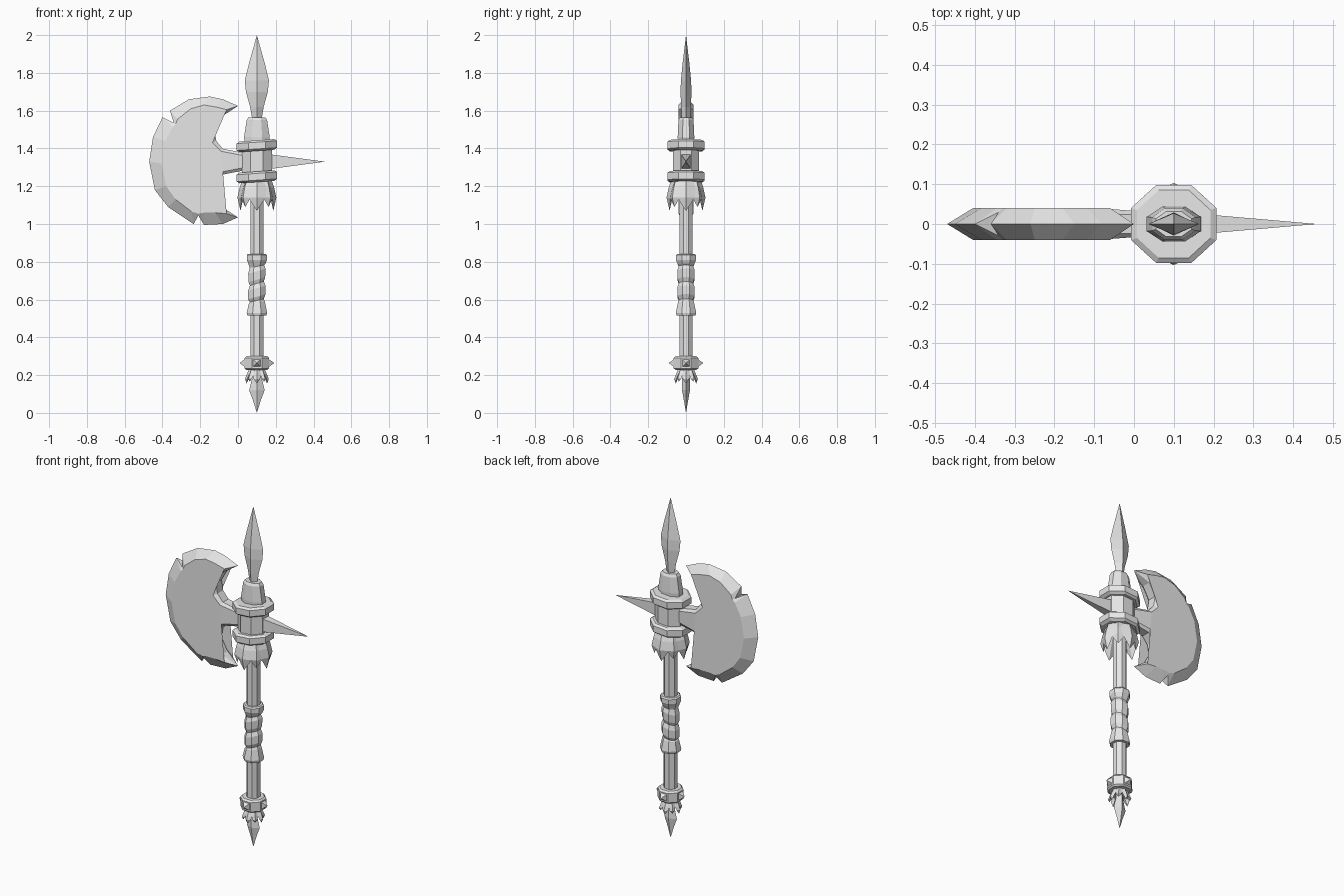
import bpy, bmesh, math
from mathutils import Matrix

if "Cube" in bpy.data.objects:
    bpy.data.objects.remove(bpy.data.objects["Cube"])

AX = 0.10  # x position of the shaft axis
grey = bpy.data.materials.new("plain grey")
grey.diffuse_color = (0.8, 0.8, 0.8, 1)
grey.use_nodes = True
grey.node_tree.nodes["Principled BSDF"].inputs["Base Color"].default_value = grey.diffuse_color


def finish(name, bm, matrix=None):
    bmesh.ops.remove_doubles(bm, verts=bm.verts, dist=1e-5)
    bmesh.ops.dissolve_degenerate(bm, edges=bm.edges, dist=1e-5)
    bmesh.ops.recalc_face_normals(bm, faces=bm.faces)
    if matrix:
        bm.transform(matrix)
    me = bpy.data.meshes.new(name)
    bm.to_mesh(me)
    bm.free()
    me.materials.append(grey)
    ob = bpy.data.objects.new(name, me)
    bpy.context.collection.objects.link(ob)
    return ob


def skin(bm, loops, caps=True):
    """Bridge rings of points, and close both ends."""
    rings = [[bm.verts.new(p) for p in loop] for loop in loops]
    n = len(rings[0])
    for a, b in zip(rings, rings[1:]):
        for i in range(n):
            j = (i + 1) % n
            bm.faces.new((a[i], a[j], b[j], b[i]))
    if caps:
        bm.faces.new(rings[0][::-1])
        bm.faces.new(rings[-1])


def stack(name, rings, n=8, flat=True, matrix=None):
    """Rings are (z, half width x, half width y, tilt); flat puts sides, not corners, on the axes."""
    ph = math.pi / n if flat else 0
    k = 1 / math.cos(ph)
    loops = []
    for z, rx, ry, tilt in rings:
        loop = []
        for i in range(n):
            a = ph + 2 * math.pi * i / n
            x, y = rx * k * math.cos(a), ry * k * math.sin(a)
            loop.append((x, y, z + tilt * x))
        loops.append(loop)
    bm = bmesh.new()
    skin(bm, loops)
    return finish(name, bm, matrix or Matrix.Translation((AX, 0, 0)))


def leaf(name, stations, ridge, angle):
    """Ridged leaf; stations are (z, radius, half width)."""
    bm = bmesh.new()
    skin(bm, [[(r - ridge, -w, z), (r, 0, z), (r - ridge, w, z), (r - 1.6 * ridge, 0, z)]
              if w else [(r - ridge, 0, z)] * 4 for z, r, w in stations], caps=True)
    finish(name, bm, Matrix.Translation((AX, 0, 0)) @ Matrix.Rotation(angle, 4, 'Z'))


def spike(name, rings, z, angle):
    """Four-sided spike pointing sideways from the shaft."""
    m = (Matrix.Translation((AX, 0, z)) @ Matrix.Rotation(angle, 4, 'Z')
         @ Matrix.Rotation(math.pi / 2, 4, 'Y'))
    stack(name, rings, 4, True, m)


# shaft and wrapped grip
stack("shaft", [(0.2, 0.035, 0.035, 0), (1.3, 0.035, 0.035, 0)])
stack("grip_wrap", [(z, r, r, t) for z, r, t in (
    (0.515, 0.035, 0), (0.515, 0.05, 0), (0.53, 0.054, 0), (0.585, 0.042, 0.1),
    (0.595, 0.037, 0.25), (0.615, 0.046, 0.3), (0.66, 0.046, 0.3), (0.685, 0.037, 0.3),
    (0.705, 0.044, 0.3), (0.75, 0.046, 0.3), (0.775, 0.038, 0.2), (0.79, 0.045, 0),
    (0.81, 0.053, 0), (0.835, 0.053, 0), (0.842, 0.047, 0), (0.842, 0.035, 0))])

# head hub and its two tilted collars
stack("head_hub", [(1.24, 0.08, 0.07, 0), (1.42, 0.08, 0.07, 0)])
for name, z in (("upper_collar", 1.415), ("lower_collar", 1.25)):
    stack(name, [(z - 0.028, 0.092, 0.085, 0.07), (z - 0.018, 0.107, 0.098, 0.07),
                 (z + 0.018, 0.107, 0.098, 0.07), (z + 0.028, 0.092, 0.085, 0.07)])

# socket block and the spear point on top
stack("spear_socket", [(1.42, 0.064, 0.042, 0), (1.46, 0.068, 0.044, 0),
                       (1.55, 0.054, 0.040, 0), (1.565, 0.045, 0.032, 0)])
stack("spear_point", [(1.55, 0.024, 0.022, 0), (1.62, 0.036, 0.026, 0), (1.70, 0.058, 0.029, 0),
                      (1.76, 0.064, 0.027, 0), (1.85, 0.042, 0.018, 0), (2.0, 0, 0, 0)], 4, False)

# back spike
spike("back_spike", [(0.06, 0.04, 0.026, 0), (0.36, 0, 0, 0)], 1.33, 0)

# axe blade: rim x, rim z, flat x, flat z, rim half thickness
edge = [(0, 1.625, -.06, 1.605, 0), (-.08, 1.66, -.12, 1.62, 0), (-.15, 1.675, -.18, 1.63, 0),
        (-.26, 1.66, -.25, 1.61, 0), (-.36, 1.60, -.32, 1.555, 0), (-.34, 1.535, -.33, 1.53, .03),
        (-.40, 1.565, -.345, 1.515, 0), (-.45, 1.46, -.385, 1.44, 0), (-.47, 1.33, -.405, 1.32, 0),
        (-.44, 1.18, -.38, 1.20, 0), (-.37, 1.09, -.33, 1.13, 0), (-.235, 1.0, -.245, 1.065, 0),
        (-.21, 1.045, -.21, 1.055, .03), (-.18, .995, -.18, 1.06, 0), (-.08, 1.0, -.12, 1.06, 0),
        (0, 1.035, -.06, 1.055, 0)]
inner = [(-.085, 1.09, -.10, 1.09, .026), (-.125, 1.16, -.14, 1.16, .026),
         (-.115, 1.22, -.135, 1.23, .026), (-.08, 1.262, -.09, 1.275, .026),
         (.04, 1.285, .04, 1.30, .022)]
outline = edge + inner + [(x, 2.66 - z, fx, 2.66 - fz, h) for x, z, fx, fz, h in inner[::-1]]


def flat_y(x):
    return 0.04 if x < 0 else 0.03


bm = bmesh.new()
skin(bm, [[(fx, -flat_y(fx), fz) for x, z, fx, fz, h in outline],
          [(x, -h, z) for x, z, fx, fz, h in outline],
          [(x, h, z) for x, z, fx, fz, h in outline],
          [(fx, flat_y(fx), fz) for x, z, fx, fz, h in outline]])
bmesh.ops.triangulate(bm, faces=[f for f in bm.faces if len(f.verts) > 4])
finish("axe_blade", bm)

# leaf skirt under the head, and the small one at the pommel
for i in range(8):
    a = i * math.pi / 4
    big = i % 2 == 0
    w = 1 if big else 0.8
    leaf("head_leaf", [(1.25, 0.072, 0.03 * w), (1.19, 0.092, 0.05 * w), (1.14, 0.103, 0.046 * w),
                       (1.07 if big else 1.09, 0.107, 0)], 0.02, a)
    leaf("pommel_leaf", [(0.235, 0.040, 0.014), (0.20, 0.055, 0.021 * w), (0.18, 0.063, 0.017 * w),
                         (0.155 if big else 0.165, 0.066, 0)], 0.012, a)

# studded pommel ring
stack("pommel_ring", [(0.228, 0.056, 0.056, 0), (0.236, 0.065, 0.065, 0),
                      (0.29, 0.065, 0.065, 0), (0.30, 0.056, 0.056, 0)])
for i in range(4):
    spike("pommel_stud", [(0.06, 0.023, 0.023, 0), (0.092, 0, 0, 0)], 0.264, i * math.pi / 2)

# pommel point
stack("pommel_point", [(0.23, 0.022, 0.018, 0), (0.18, 0.026, 0.020, 0), (0.12, 0.041, 0.021, 0),
                       (0.07, 0.022, 0.012, 0), (0, 0, 0, 0)], 4, False)
